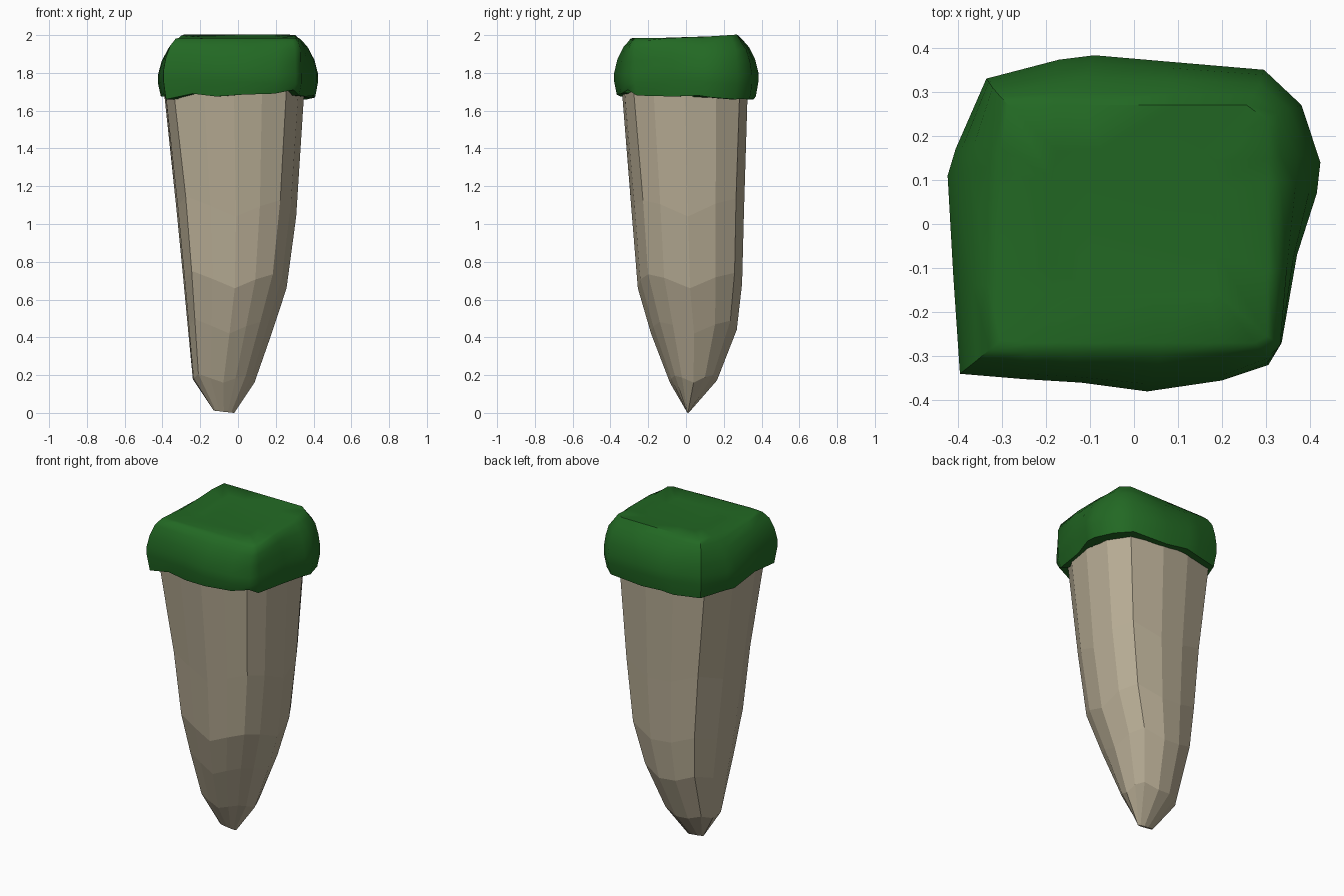
import bpy, bmesh, math

if "Cube" in bpy.data.objects:
    bpy.data.objects.remove(bpy.data.objects["Cube"])


def loft(name, rings, colour):
    """Skin a stack of equal-length rings and close both ends."""
    bm = bmesh.new()
    loops = [[bm.verts.new(p) for p in ring] for ring in rings]
    n = len(loops[0])
    for a, b in zip(loops, loops[1:]):
        for i in range(n):
            j = (i + 1) % n
            bm.faces.new((a[i], a[j], b[j], b[i]))
    bm.faces.new(loops[0][::-1])
    bm.faces.new(loops[-1])
    bmesh.ops.recalc_face_normals(bm, faces=bm.faces)
    mesh = bpy.data.meshes.new(name)
    bm.to_mesh(mesh)
    bm.free()
    obj = bpy.data.objects.new(name, mesh)
    bpy.context.collection.objects.link(obj)
    mat = bpy.data.materials.new(name + "_colour")
    mat.diffuse_color = colour
    mat.use_nodes = True
    mat.node_tree.nodes["Principled BSDF"].inputs["Base Color"].default_value = mat.diffuse_color
    mesh.materials.append(mat)
    return obj


# Stone pillar: one chipped square section, rounded and shrunk towards the tip
section = [(-.87, -.88), (-.43, -.95), (0, -1), (.4, -.96), (.75, -.82), (.92, -.5),
           (1, 0), (.97, .5), (.77, .88), (.2, 1), (-.3, .98), (-.82, .86),
           (-1, .3), (-.98, -.4)]
# z, x min, x max, y min, y max, roundness, corner lift
levels = [(0.0, -.13, -.02, .004, .016, .5, 0),
          (.16, -.242, .087, -.085, .165, .4, .06),
          (.42, -.268, .178, -.185, .27, .28, .1),
          (.66, -.291, .257, -.255, .298, .22, .12),
          (1.04, -.329, .308, -.286, .308, .2, .14),
          (1.74, -.397, .353, -.342, .328, .06, 0)]


def stone_ring(z, x0, x1, y0, y1, rnd, lift):
    ring = []
    for u, v in section:
        k = 1 + rnd * (1 / math.hypot(u, v) - 1)
        ring.append(((x0 + x1) / 2 + u * k * (x1 - x0) / 2,
                     (y0 + y1) / 2 + v * k * (y1 - y0) / 2,
                     z + lift * abs(u * v) + (.012 * (1 - u) / 2 if z == 0 else 0)))
    return ring


loft("stone_pillar", [stone_ring(*l) for l in levels], (.47, .41, .295, 1))

# Grass cap: outline seen from above, with a wavy hem
outline = [(-.395, -.34), (-.25, -.352), (-.12, -.36), (.03, -.38), (.2, -.355),
           (.305, -.32), (.335, -.27), (.37, -.07), (.415, .07), (.423, .14),
           (.38, .27), (.295, .35), (.06, .37), (-.09, .383), (-.17, .373),
           (-.335, .33), (-.405, .17), (-.423, .11), (-.41, -.12)]
hem = [1.66, 1.69, 1.675, 1.685, 1.69, 1.71, 1.68, 1.675, 1.68, 1.67,
       1.66, 1.665, 1.66, 1.675, 1.665, 1.67, 1.68, 1.675, 1.69]


def cap_ring(scale, z=None, square=0):
    """Outline scaled in, optionally squared off towards a box with crisp corners."""
    ring = []
    for (x, y), h in zip(outline, hem):
        a, b = abs(x) / .415, abs(y) / .37
        small = (min(a, b) / max(a, b)) ** .6
        a, b = (1, small) if a > b else (small, 1)
        bx, by = math.copysign(a * .415, x), math.copysign(b * .37, y)
        px, py = x + square * (bx - x), y + square * (by - y)
        wave = .01 * math.sin(5 * x + 9 * y) if square < 1 else .013 * max(0, py / .27)
        ring.append((px * scale, py * scale, h if z is None else z + wave))
    return ring


cap = loft("grass_cap", [cap_ring(.86), cap_ring(.965), cap_ring(1, 1.75), cap_ring(1, 1.80),
                         cap_ring(.96, 1.87, .15), cap_ring(.885, 1.935, .5),
                         cap_ring(.8, 1.973, .8), cap_ring(.73, 1.985, 1),
                         cap_ring(.45, 1.977, 1)], (.016, .14, .017, 1))
bpy.context.view_layer.objects.active = cap
cap.select_set(True)
bpy.ops.object.shade_smooth_by_angle(angle=math.radians(50))
